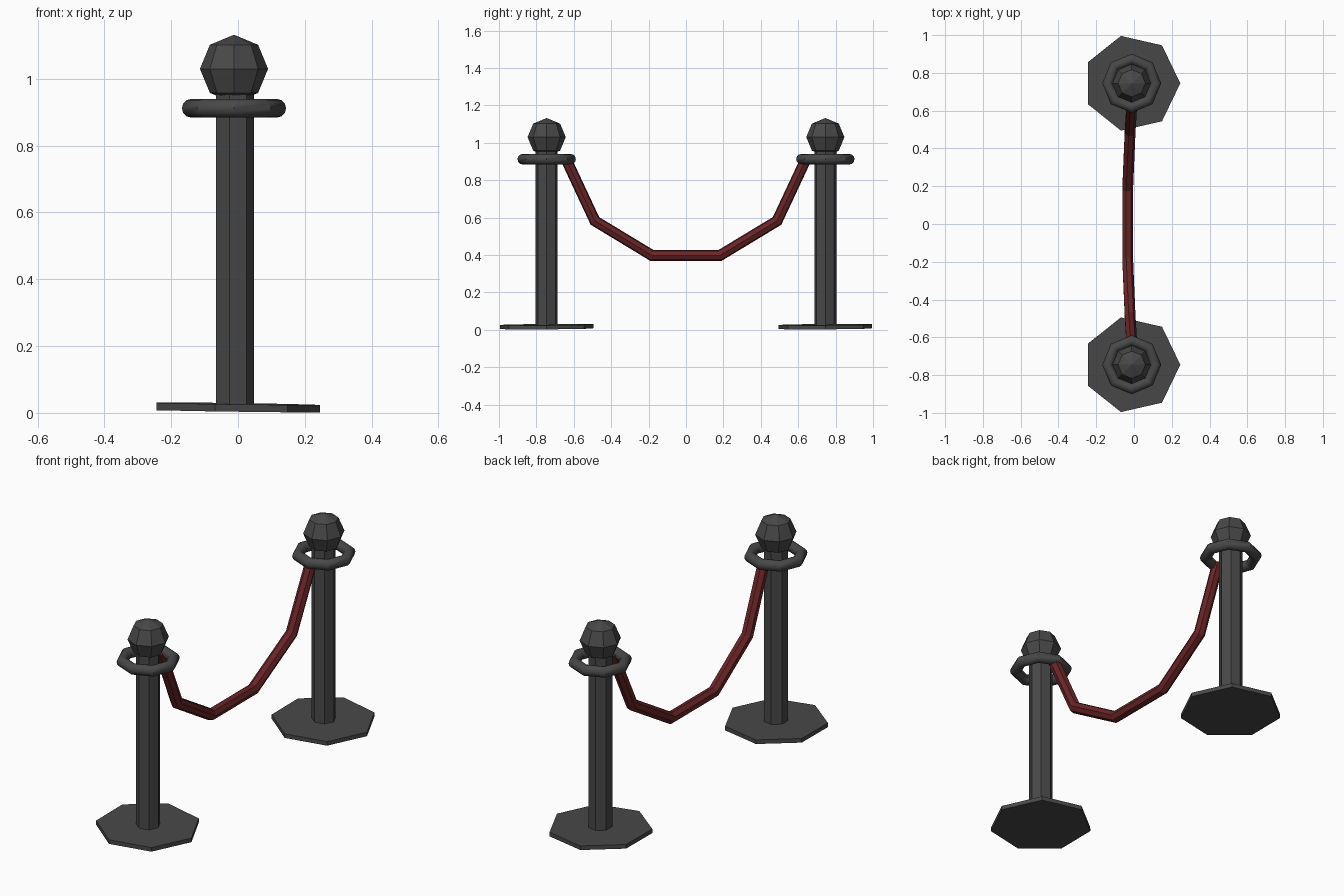
import bpy, bmesh
from math import cos, sin, tau, atan2
from mathutils import Vector

if "Cube" in bpy.data.objects:
    bpy.data.objects.remove(bpy.data.objects["Cube"])

CX, CY = -0.012, 0.745   # post axis


def material(name, color):
    m = bpy.data.materials.new(name)
    m.diffuse_color = (*color, 1)
    m.use_nodes = True
    m.node_tree.nodes["Principled BSDF"].inputs["Base Color"].default_value = m.diffuse_color
    return m


dark = material("dark_metal", (0.065, 0.065, 0.065))
red = material("red_rope", (0.14, 0.018, 0.02))


def prism(name, y, z, radius, depth, sides=7):
    # bmesh prism with its first corner on +x
    bm = bmesh.new()
    rings = [[bm.verts.new((radius * cos(tau * i / sides), radius * sin(tau * i / sides), h))
              for i in range(sides)] for h in (-depth / 2, depth / 2)]
    bm.faces.new(rings[0][::-1])
    bm.faces.new(rings[1])
    for i in range(sides):
        j = (i + 1) % sides
        bm.faces.new((rings[0][i], rings[0][j], rings[1][j], rings[1][i]))
    me = bpy.data.meshes.new(name)
    bm.to_mesh(me)
    bm.free()
    ob = bpy.data.objects.new(name, me)
    bpy.context.collection.objects.link(ob)
    ob.location = (CX, y, z)
    me.materials.append(dark)
    return ob


def stanchion(side, y):
    # heptagonal foot plate, very slightly tilted
    base = prism(side + "_base", y, 0.0165, 0.257, 0.022)
    base.rotation_euler = (0.008, 0.014, 0)
    # heptagonal pole
    prism(side + "_pole", y, 0.485, 0.06, 0.94)
    # faceted ball on top
    bpy.ops.mesh.primitive_uv_sphere_add(segments=8, ring_count=4, radius=0.102,
                                         location=(CX, y, 1.03))
    bpy.context.object.name = side + "_ball"
    bpy.context.object.data.materials.append(dark)
    # rope ring: eight straight sections, round tube
    bpy.ops.mesh.primitive_torus_add(major_segments=8, minor_segments=12, major_radius=0.128,
                                     minor_radius=0.028, location=(CX, y, 0.912))
    ring = bpy.context.object
    ring.name = side + "_ring"
    ring.data.materials.append(dark)
    bpy.ops.object.shade_smooth_by_angle(angle=0.7)


stanchion("front", -CY)
stanchion("back", CY)

# Hanging rope: mitred tube swept along a sagging path
half = [(-0.012, -0.645, 0.92), (-0.022, -0.487, 0.582), (-0.035, -0.183, 0.398)]
path = [Vector(p) for p in half] + [Vector((x, -y, z)) for x, y, z in reversed(half)]
SIDES, R = 7, 0.03
bm = bmesh.new()
rings = []
for k, p in enumerate(path):
    a = (p - path[max(k - 1, 0)]).normalized()
    b = (path[min(k + 1, len(path) - 1)] - p).normalized()
    t = (a + b).normalized()
    miter = 1 / max(t.dot(b), t.dot(a))
    up = Vector((0, -t.z, t.y)).normalized() * miter
    rings.append([bm.verts.new(p + R * (Vector((1, 0, 0)) * cos(tau * i / SIDES)
                                        + up * sin(tau * i / SIDES))) for i in range(SIDES)])
for r0, r1 in zip(rings, rings[1:]):
    for i in range(SIDES):
        j = (i + 1) % SIDES
        bm.faces.new((r0[i], r0[j], r1[j], r1[i]))
bm.faces.new(rings[0])
bm.faces.new(rings[-1])
bmesh.ops.recalc_face_normals(bm, faces=bm.faces)
me = bpy.data.meshes.new("rope")
bm.to_mesh(me)
bm.free()
me.materials.append(red)
bpy.context.collection.objects.link(bpy.data.objects.new("rope", me))
